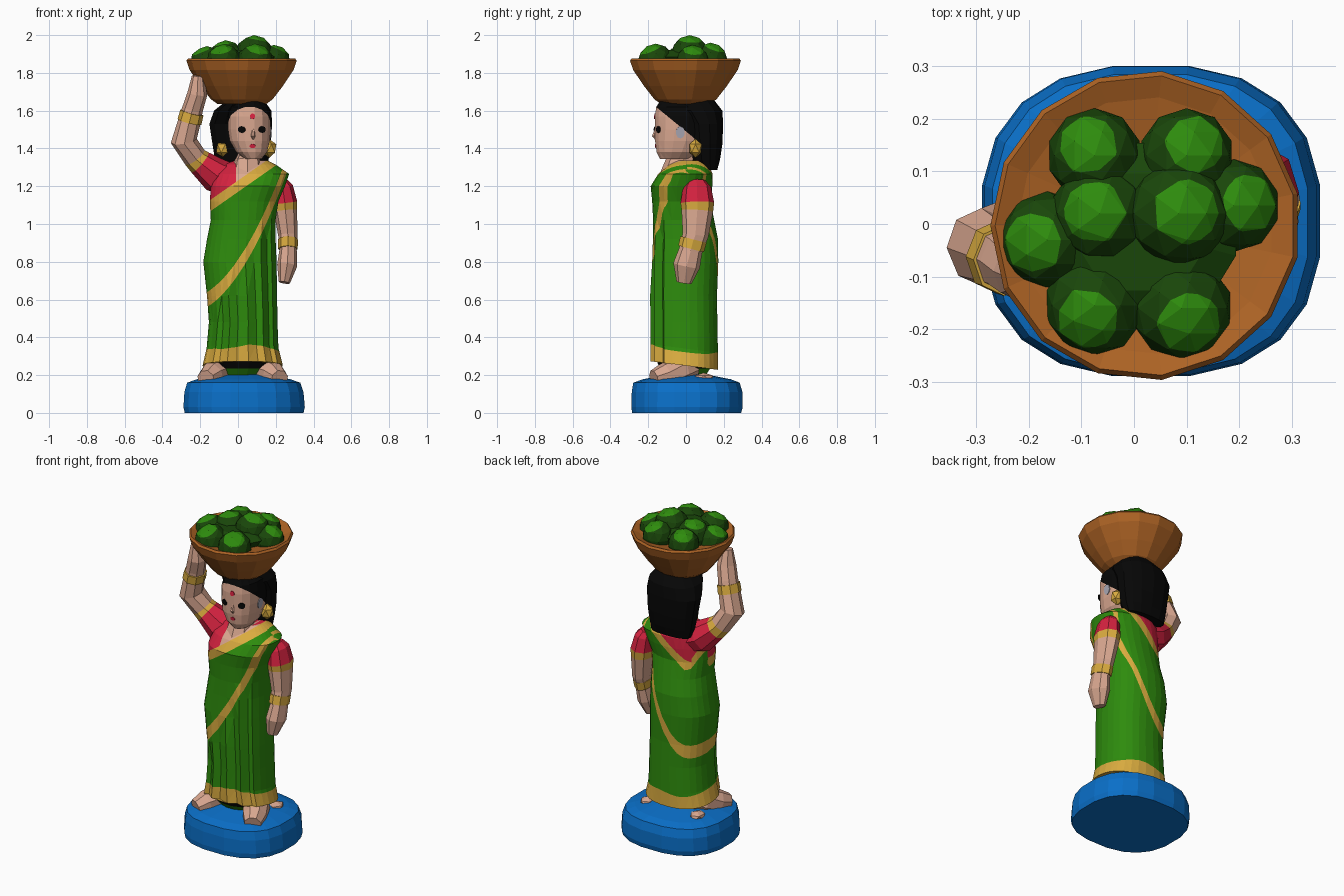
import bpy, bmesh, math
from mathutils import Vector
from mathutils.bvhtree import BVHTree

if "Cube" in bpy.data.objects:
    bpy.data.objects.remove(bpy.data.objects["Cube"])

COLOURS = {
    "skin": (.70, .39, .28), "sari_green": (.027, .26, .004), "gold": (.70, .41, .05),
    "red": (.66, .016, .05), "black": (.002, .002, .002), "blue": (.003, .16, .58),
    "basket_brown": (.42, .125, .018), "dark_green": (.010, .062, .003), "pale_grey": (.40, .39, .46),
}
MATS = {}
for key, rgb in COLOURS.items():
    m = bpy.data.materials.new(key)
    m.use_nodes = True
    m.diffuse_color = (*rgb, 1)
    bsdf = m.node_tree.nodes["Principled BSDF"]
    bsdf.inputs["Base Color"].default_value = (*rgb, 1)
    bsdf.inputs["Roughness"].default_value = .9
    MATS[key] = m


def finish(bm, name, mats):
    """Turn a bmesh into a flat shaded object."""
    bmesh.ops.recalc_face_normals(bm, faces=bm.faces)
    me = bpy.data.meshes.new(name)
    bm.to_mesh(me)
    bm.free()
    for key in mats:
        me.materials.append(MATS[key])
    ob = bpy.data.objects.new(name, me)
    bpy.context.scene.collection.objects.link(ob)
    return ob


def skin_rings(rings, segment_mats=None):
    """Bridge rings of points and cap both ends."""
    bm = bmesh.new()
    rows = [[bm.verts.new(p) for p in ring] for ring in rings]
    n = len(rows[0])
    for k, (a, b) in enumerate(zip(rows, rows[1:])):
        for i in range(n):
            f = bm.faces.new((a[i], a[(i + 1) % n], b[(i + 1) % n], b[i]))
            f.material_index = segment_mats[k] if segment_mats else 0
    for row, k in ((rows[0], 0), (rows[-1], -1)):
        f = bm.faces.new(row)
        f.material_index = segment_mats[k] if segment_mats else 0
    return bm


def loft(sections, n=16, power=2, segment_mats=None):
    """Stack rounded sections given as z, x min, x max, y min, y max."""
    rings = []
    for z, x0, x1, y0, y1 in sections:
        ring = []
        for i in range(n):
            a = math.tau * (i + .5) / n
            c, s = math.cos(a), math.sin(a)
            ring.append(((x0 + x1) / 2 + (x1 - x0) / 2 * math.copysign(abs(c) ** (2 / power), c),
                         (y0 + y1) / 2 + (y1 - y0) / 2 * math.copysign(abs(s) ** (2 / power), s), z))
        rings.append(ring)
    return skin_rings(rings, segment_mats)


def tube(name, path, radii, mats=("skin",), segment_mats=None, n=8, depth=1):
    """Sweep a faceted tube along a path; depth widens it front to back."""
    pts = [Vector(p) for p in path]
    rings = []
    for k, (p, r) in enumerate(zip(pts, radii)):
        d = pts[min(k + 1, len(pts) - 1)] - pts[max(k - 1, 0)]
        u = d.cross(Vector((0, 1, 0))).normalized()
        v = d.cross(u).normalized() * depth
        rings.append([p + r * (u * math.cos(math.tau * i / n) + v * math.sin(math.tau * i / n))
                      for i in range(n)])
    return finish(skin_rings(rings, segment_mats), name, mats)


def ball(centre, size, subdivisions=1):
    """Faceted ellipsoid."""
    bm = bmesh.new()
    bmesh.ops.create_icosphere(bm, subdivisions=subdivisions, radius=1)
    bmesh.ops.scale(bm, vec=size, verts=bm.verts)
    bmesh.ops.translate(bm, vec=centre, verts=bm.verts)
    return bm


def cut(bm, field):
    """Cut faces along the line where the field is zero."""
    bmesh.ops.triangulate(bm, faces=bm.faces)
    new = []
    for e in list(bm.edges):
        a, b = field(e.verts[0].co), field(e.verts[1].co)
        if a * b < 0 and min(abs(a), abs(b)) > 1e-5:
            new.append(bmesh.utils.edge_split(e, e.verts[0], a / (a - b))[1])
    bmesh.ops.connect_verts(bm, verts=new)


def paint(bm, rule):
    for f in bm.faces:
        f.material_index = rule(f.calc_center_median())


# Round pedestal
base = loft([(0, -.285, .35, -.288, .295), (.03, -.292, .357, -.292, .303), (.11, -.287, .35, -.29, .302),
             (.16, -.272, .333, -.282, .287), (.178, -.22, .28, -.23, .24), (.205, -.09, .16, -.09, .1)], 20, 2.5)
finish(base, "pedestal", ["blue"])

# Draped dress with pleats and gold borders
body = loft([(.25, -.188, .238, -.178, .17), (.34, -.167, .215, -.178, .17), (.48, -.155, .21, -.178, .167),
             (.62, -.165, .208, -.18, .165), (.8, -.185, .205, -.18, .172), (.92, -.165, .2, -.176, .17),
             (1.02, -.145, .2, -.175, .15), (1.12, -.15, .215, -.18, .13), (1.2, -.145, .25, -.188, .14),
             (1.265, -.13, .272, -.148, .142), (1.315, -.08, .2, -.09, .12), (1.335, -.02, .16, -.05, .09)], 28, 2.3)


def sash(p):
    if p.y < 0:
        return p.z - .77 - 1.45 * p.x - 2.5 * p.x ** 2
    return p.z - .66 - 1.4 * p.x - 6 * p.x ** 2


def neckline(p):
    if p.y < 0:
        return p.z - .7 * p.x - 1.23
    return p.z - .9 * p.x - 1.2 - 3 * max(0, -.09 - p.x)


def hem(p):
    return p.z - .33 + .12 * p.y - .01 * math.sin(p.x * 20)


def chest(p):
    return p.x + .01


for i, v in enumerate(body.verts):
    if v.co.z < .4:
        v.co.z -= .13 * v.co.y
    if v.co.y < -.08 and sash(v.co) < -.06:
        v.co.y += .011 * (-1) ** i
for field in (hem, neckline, lambda p: neckline(p) + .06, lambda p: sash(p) - .04, lambda p: sash(p) + .04, chest):
    cut(body, field)


def dress_colour(p):
    if neckline(p) > 0:
        return 3 if chest(p) > 0 and p.y < 0 else 2
    if hem(p) < 0 or neckline(p) > -.06 or abs(sash(p)) < .04:
        return 1
    return 0


paint(body, dress_colour)
finish(body, "draped_dress", ["sari_green", "gold", "red", "skin"])
finish(loft([(.19, -.1, .14, -.1, .1), (.235, -.13, .18, -.14, .13), (.275, -.165, .215, -.158, .14)], 16,
            segment_mats=[0, 1]), "underskirt", ["sari_green", "black"])

# Feet turned outward, with heels showing behind
for side, s, x in (("right", -1, -.06), ("left", 1, .11)):
    tube(side + "_foot", [(x, .05, .22), (x + .03 * s, -.02, .225), (x + .08 * s, -.11, .195),
                          (x + .11 * s, -.17, .178)], [.05, .08, .07, .05])
    finish(ball((x + .085 * s, .095, .185), (.045, .055, .028)), side + "_heel", ["skin"])

# Hanging left arm
tube("left_arm", [(.225, .055, 1.225), (.236, .058, 1.195), (.248, .06, 1.112), (.251, .06, 1.07), (.264, .05, .94),
                  (.265, .025, .86), (.26, .003, .78), (.245, -.01, .69)],
     [.035, .055, .066, .062, .051, .046, .053, .03], ["skin", "red", "gold"], [1, 1, 2, 0, 0, 0, 0], depth=1.35)
tube("left_bracelet", [(.264, .04, .918), (.264, .027, .868)], [.053, .052], ["gold"], depth=1.35)

# Raised right arm
tube("right_arm", [(-.04, .01, 1.23), (-.12, .005, 1.26), (-.2, -.01, 1.325), (-.228, -.018, 1.352),
                   (-.287, -.045, 1.44), (-.258, -.06, 1.54), (-.24, -.07, 1.61), (-.215, -.09, 1.69),
                   (-.212, -.1, 1.785)],
     [.09, .092, .07, .064, .07, .06, .055, .053, .032], ["skin", "red", "gold"], [1, 1, 2, 0, 0, 0, 0, 0], depth=1.1)
tube("right_bracelet", [(-.257, -.062, 1.54), (-.244, -.068, 1.59)], [.065, .063], ["gold"], depth=1.1)

# Neck and upper chest
tube("neck", [(.05, -.05, 1.25), (.05, -.035, 1.32), (.055, 0, 1.36), (.06, 0, 1.43)], [.09, .075, .058, .055])

# Head with a cut hairline
head = loft([(1.345, .035, .125, -.14, .02), (1.38, -.01, .155, -.157, .06), (1.44, -.045, .17, -.166, .1),
             (1.5, -.055, .175, -.167, .12), (1.57, -.055, .175, -.167, .13), (1.62, -.04, .165, -.16, .13),
             (1.65, 0, .13, -.14, .1)], 16, 2.3)


def hairline(p):
    return p.y + .012 + 1.22 * (p.z - 1.5)


cut(head, hairline)
paint(head, lambda p: int(hairline(p) > 0))
bmesh.ops.recalc_face_normals(head, faces=head.faces)
face = BVHTree.FromBMesh(head)
finish(head, "head", ["skin", "black"])
finish(loft([(1.285, -.11, .15, .07, .165), (1.34, -.125, .165, .03, .18), (1.42, -.138, .177, .01, .192),
             (1.53, -.155, .184, -.005, .197), (1.6, -.13, .18, -.065, .192), (1.655, -.06, .14, -.1, .15)], 14, 2.4),
   "hair", ["black"])
tube("nose", [(.08, -.157, 1.51), (.08, -.17, 1.465), (.08, -.16, 1.45)], [.005, .012, .006], n=6)


# Face details as thin plates laid on the surface
def plate(name, colour, origin, width, height, direction=(0, 1, 0)):
    hit, normal, _, _ = face.ray_cast(Vector(origin), Vector(direction))
    bm = bmesh.new()
    bmesh.ops.create_cone(bm, cap_ends=True, segments=10, radius1=1, radius2=1, depth=.008)
    bmesh.ops.scale(bm, vec=(width, height, 1), verts=bm.verts)
    ob = finish(bm, name, [colour])
    ob.location = hit
    ob.rotation_euler = normal.to_track_quat("Z", "Y").to_euler()


plate("right_eye", "black", (.02, -1, 1.5), .021, .018)
plate("left_eye", "black", (.127, -1, 1.5), .021, .018)
plate("forehead_dot", "red", (.077, -1, 1.57), .014, .015)
plate("mouth", "red", (.077, -1, 1.413), .016, .011)
plate("left_ear", "pale_grey", (1, -.03, 1.485), .024, .032, (-1, 0, 0))

# Earrings
for side, x in (("right", -.078), ("left", .165)):
    finish(ball((x, .05, 1.4), (.042, .038, .05)), side + "_earring", ["gold"])

# Basket bowl, outside then the shallow inside
bowl = [(1.635, .13), (1.66, .165), (1.73, .22), (1.815, .278), (1.865, .295), (1.877, .286), (1.86, .245), (1.84, .15)]
finish(loft([(z, .022 - r, .022 + r, -.003 - r, -.003 + r) for z, r in bowl], 15), "basket", ["basket_brown"])

# Heaped produce with bright tops
heap = [(-.165, -.03, 1.85, .092), (-.075, .13, 1.865, .09), (.1, .13, 1.87, .09), (.19, .035, 1.86, .088),
        (.085, .02, 1.9, .1), (-.065, .02, 1.878, .095), (-.075, -.155, 1.858, .095), (.09, -.16, 1.858, .097)]
for k, (x, y, z, r) in enumerate(heap):
    bm = ball((0, 0, 0), (r, r, r), 2)
    tilt = Vector((x * 2.5, y * 2.5, 1)).normalized()

    def bright(p):
        return p.dot(tilt) - .74 * r

    cut(bm, bright)
    paint(bm, lambda p: int(bright(p) > 0))
    bmesh.ops.translate(bm, vec=(x, y, z), verts=bm.verts)
    finish(bm, "produce_%d" % (k + 1), ["dark_green", "sari_green"])
finish(loft([(1.83, -.14, .16, -.15, .14), (1.885, -.17, .2, -.19, .16), (1.92, -.11, .14, -.13, .1)], 12),
       "produce_core", ["dark_green"])
